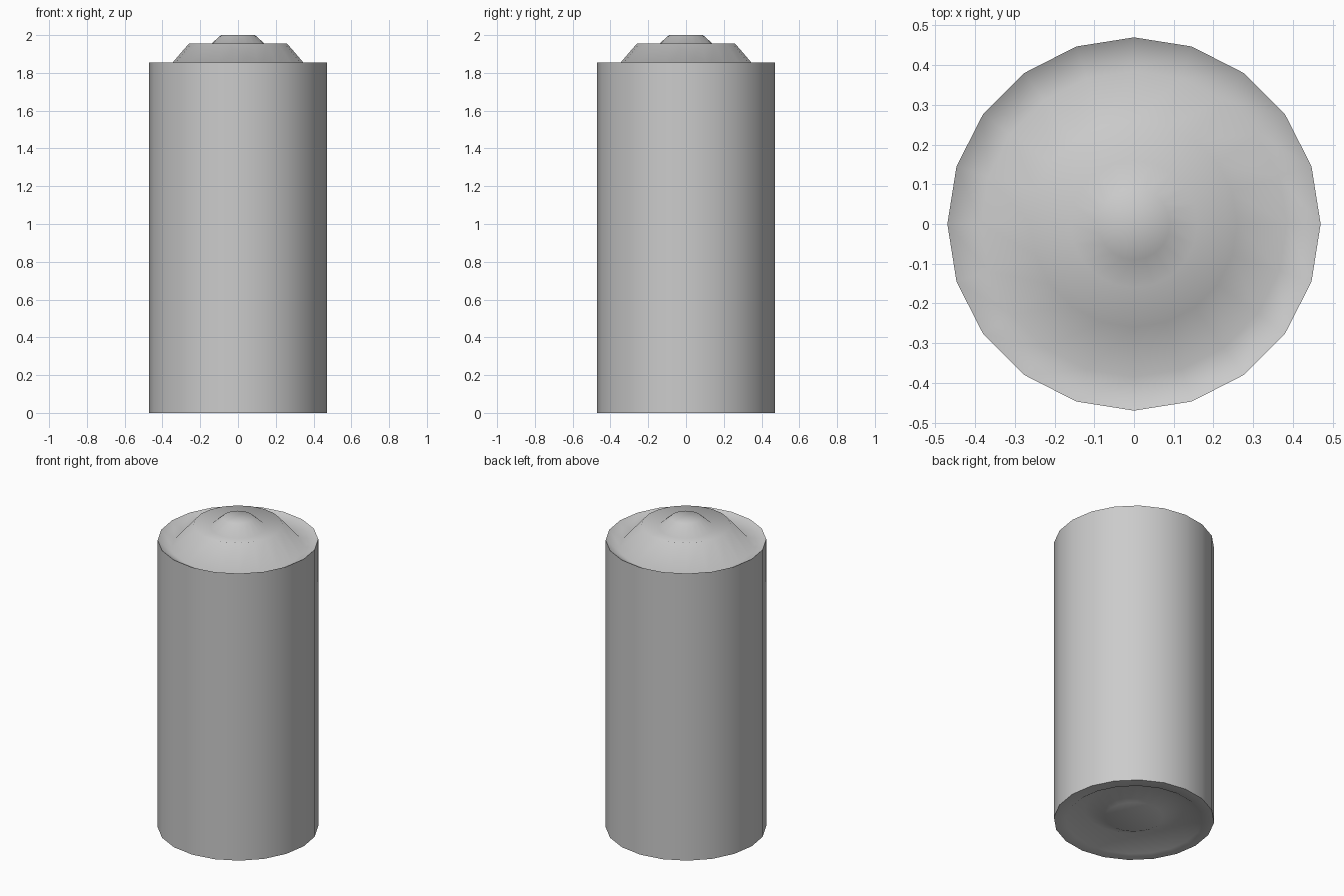
import bpy
import bmesh
from math import cos, sin, pi, radians

if "Cube" in bpy.data.objects:
    bpy.data.objects.remove(bpy.data.objects["Cube"])

SIDES = 20

# (radius, height) pairs from bottom centre to top centre
base = [(0.17, 0.02), (0.29, 0.075), (0.40, 0.0), (0.47, 0.0)]
top = [(0.47, 1.855), (0.385, 1.81), (0.26, 1.955), (0.16, 1.938), (0.09, 2.0)]


def lathe(name, profile):
    bm = bmesh.new()
    rings = [[bm.verts.new((r * cos(2 * pi * i / SIDES), r * sin(2 * pi * i / SIDES), z))
              for i in range(SIDES)] for r, z in profile]
    for a, b in zip(rings, rings[1:]):
        for i in range(SIDES):
            j = (i + 1) % SIDES
            bm.faces.new((a[i], a[j], b[j], b[i]))
    # flat end discs
    bm.faces.new(rings[0][::-1])
    bm.faces.new(rings[-1])
    mesh = bpy.data.meshes.new(name)
    bm.to_mesh(mesh)
    bm.free()
    obj = bpy.data.objects.new(name, mesh)
    bpy.context.collection.objects.link(obj)
    return obj


# Cylindrical cell with grooved stepped cap and recessed base
cell = lathe("battery_cell", base + top)
bpy.context.view_layer.objects.active = cell
cell.select_set(True)
bpy.ops.object.shade_smooth_by_angle(angle=radians(80))
# keep the outer rims crisp
mesh = cell.data
for e in mesh.edges:
    a, b = (mesh.vertices[v].co for v in e.vertices)
    if abs(a.z - b.z) < 1e-4 and min(a.xy.length, b.xy.length) > 0.46:
        e.use_edge_sharp = True
